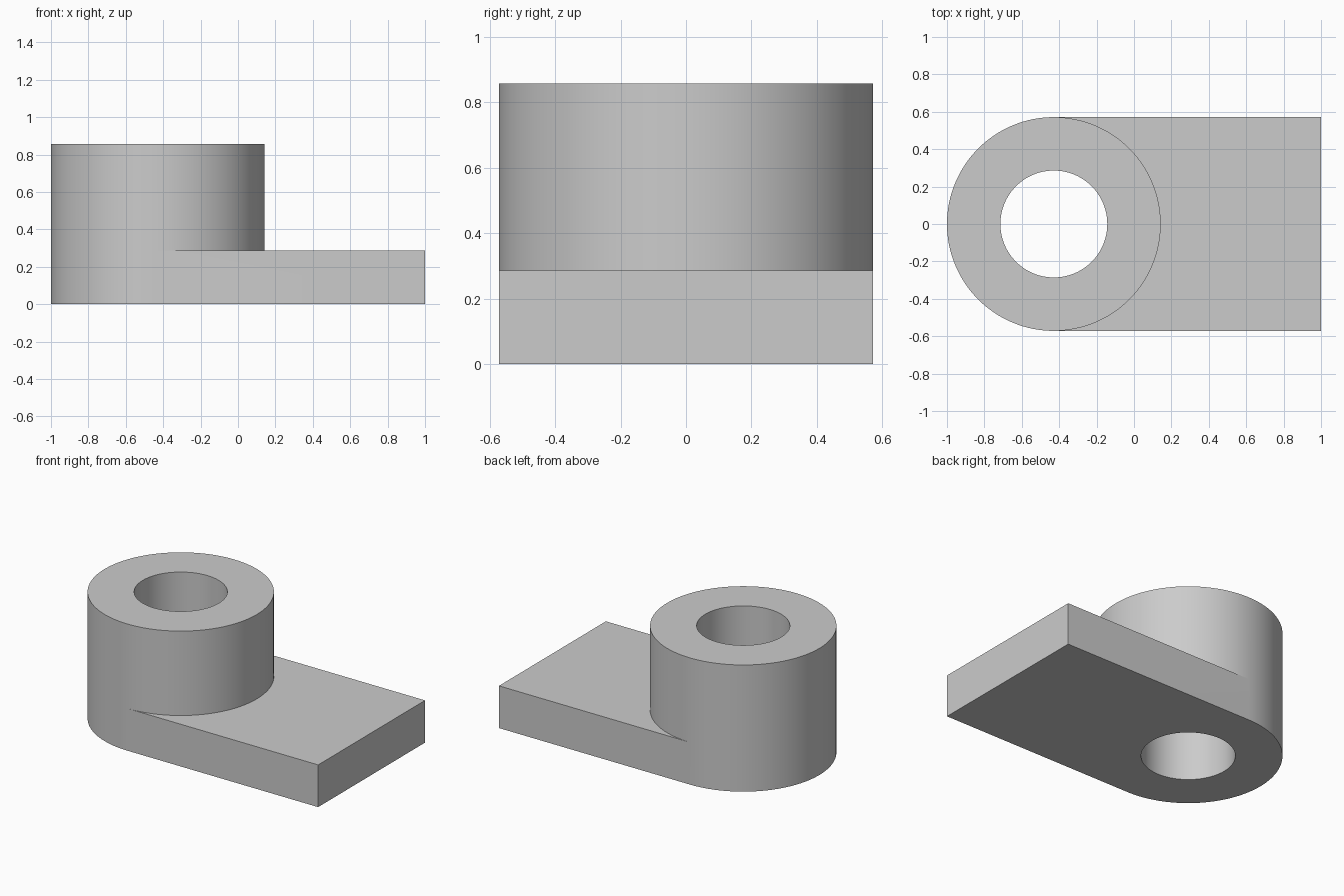
import bpy
import bmesh
import math

cube = bpy.data.objects.get("Cube")
if cube:
    bpy.data.objects.remove(cube, do_unlink=True)

# Main dimensions
CENTRE_X = -0.4286
OUTER, BORE = 0.5714, 0.2857
PLATE_Z, TOP_Z = 0.2857, 0.8571
END_X = 1.0
SEGMENTS = 128
HALF = SEGMENTS // 2

bm = bmesh.new()


def ring(radius, z):
    """Circle of vertices, starting at -y and turning towards +x."""
    verts = []
    for i in range(SEGMENTS):
        a = 2 * math.pi * i / SEGMENTS - math.pi / 2
        verts.append(bm.verts.new((CENTRE_X + radius * math.cos(a), radius * math.sin(a), z)))
    return verts


def bridge(a, b, start=0, stop=SEGMENTS):
    """Quads between two rings."""
    for i in range(start, stop):
        j = (i + 1) % SEGMENTS
        bm.faces.new((a[i], a[j], b[j], b[i]))


def corners(z):
    return [bm.verts.new((END_X, y, z)) for y in (-OUTER, OUTER)]


outer_top, outer_mid = ring(OUTER, TOP_Z), ring(OUTER, PLATE_Z)
outer_low = ring(OUTER, 0)
bore_top, bore_low = ring(BORE, TOP_Z), ring(BORE, 0)

# Collar wall, top rim and through bore
bridge(outer_mid, outer_top)
bridge(outer_top, bore_top)
bridge(bore_top, bore_low)

# Rounded end of the plate and its underside
bridge(outer_low, outer_mid, HALF)
bridge(bore_low, outer_low, HALF)

# Straight part of the plate
up, low = corners(PLATE_Z), corners(0)
bm.faces.new([up[0], up[1]] + outer_mid[HALF::-1])
bm.faces.new([outer_low[0], low[0], low[1], outer_low[HALF]] + bore_low[HALF::-1])
bm.faces.new((outer_low[0], low[0], up[0], outer_mid[0]))
bm.faces.new((low[0], low[1], up[1], up[0]))
bm.faces.new((low[1], outer_low[HALF], outer_mid[HALF], up[1]))

# Drop the unused half ring and make normals consistent
bmesh.ops.delete(bm, geom=[v for v in bm.verts if not v.link_faces], context='VERTS')
bmesh.ops.recalc_face_normals(bm, faces=bm.faces[:])

mesh = bpy.data.meshes.new("bracket_with_collar")
bm.to_mesh(mesh)
bm.free()
bracket = bpy.data.objects.new("bracket_with_collar", mesh)
bpy.context.collection.objects.link(bracket)

# Plain grey finish
grey = bpy.data.materials.new("plain_grey")
grey.use_nodes = True
colour = (0.6, 0.6, 0.6, 1)
grey.diffuse_color = colour
grey.node_tree.nodes["Principled BSDF"].inputs["Base Color"].default_value = colour
mesh.materials.append(grey)

# Smooth round walls with crisp rims
bpy.ops.object.select_all(action='DESELECT')
bracket.select_set(True)
bpy.context.view_layer.objects.active = bracket
bpy.ops.object.shade_smooth_by_angle(angle=math.radians(30))
